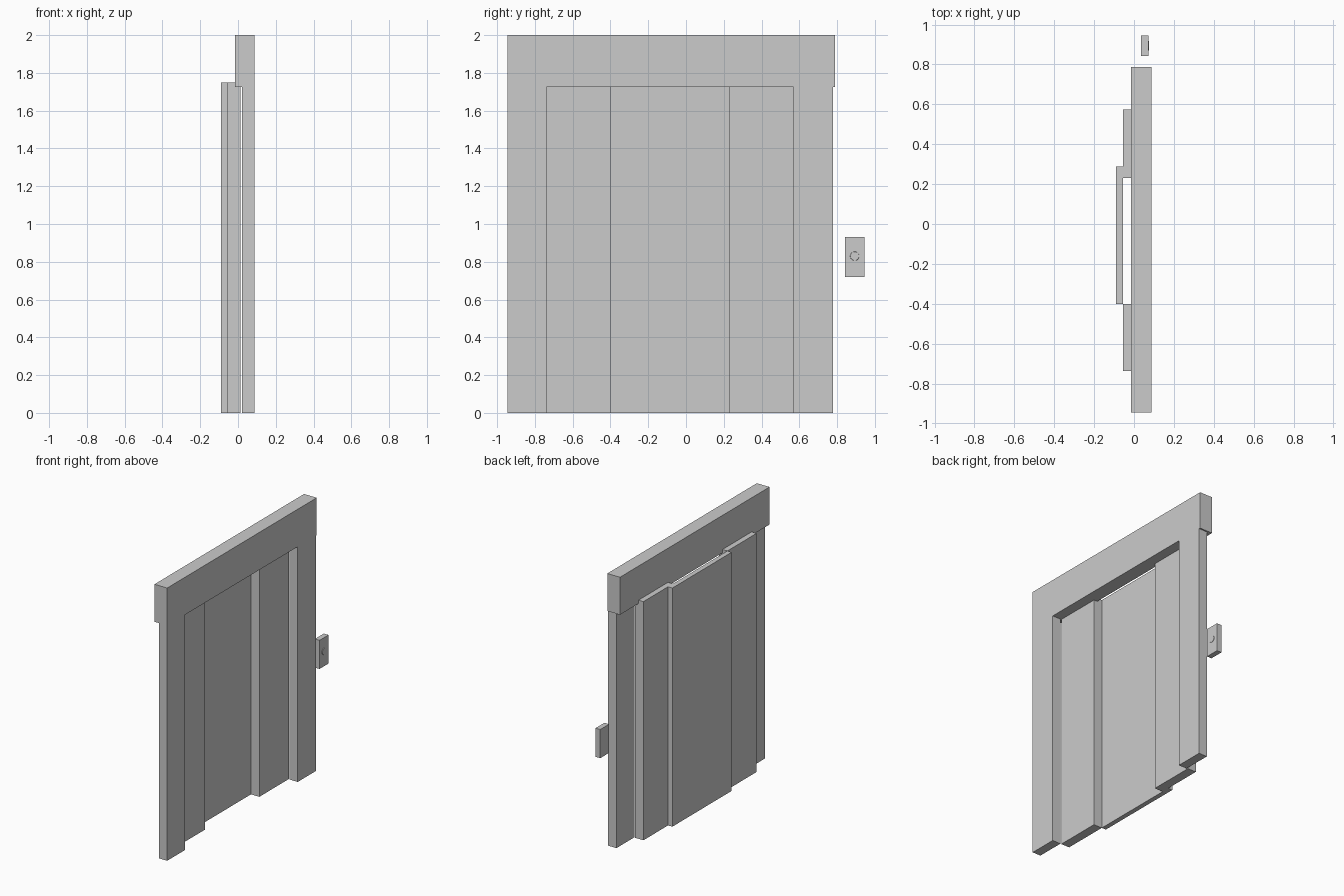
import bpy, bmesh, math
from mathutils import Matrix

if "Cube" in bpy.data.objects:
    bpy.data.objects.remove(bpy.data.objects["Cube"])


def finish(name, bm):
    bmesh.ops.recalc_face_normals(bm, faces=bm.faces)
    mesh = bpy.data.meshes.new(name)
    bm.to_mesh(mesh)
    bm.free()
    ob = bpy.data.objects.new(name, mesh)
    bpy.context.collection.objects.link(ob)
    return ob


def prism(name, profile, x0, x1):
    """Extrude a (y, z) outline along x."""
    bm = bmesh.new()
    face = bm.faces.new([bm.verts.new((x0, y, z)) for y, z in profile])
    new = bmesh.ops.extrude_face_region(bm, geom=[face])["geom"]
    bmesh.ops.translate(bm, vec=(x1 - x0, 0, 0),
                        verts=[v for v in new if isinstance(v, bmesh.types.BMVert)])
    return finish(name, bm)


def box(name, x0, x1, y0, y1, z0, z1):
    return prism(name, [(y0, z0), (y1, z0), (y1, z1), (y0, z1)], x0, x1)


FRONT, JAMB_BACK, HEAD_BACK = 0.087, 0.02, -0.016
HEAD_Z, TOP = 1.725, 2.0

# Door surround: two jambs and the front of the header in one outline
prism("door_surround", [(-0.945, 0), (-0.738, 0), (-0.738, HEAD_Z), (0.568, HEAD_Z),
                        (0.568, 0), (0.777, 0), (0.777, HEAD_Z), (0.788, HEAD_Z),
                        (0.788, TOP), (-0.945, TOP)], JAMB_BACK, FRONT)
# Deeper back half of the header
box("header_back", HEAD_BACK, JAMB_BACK, -0.945, 0.788, HEAD_Z, TOP)

# Sliding panels: thick outer pair, thin inner pair behind
panels = [
    ("outer_panel_left", -0.056, 0.012, -0.738, -0.400),
    ("outer_panel_right", -0.056, 0.012, 0.230, 0.573),
    ("inner_panel_left", -0.091, -0.056, -0.400, -0.056),
    ("inner_panel_right", -0.091, -0.056, -0.056, 0.288),
]
for name, x0, x1, y0, y1 in panels:
    box(name, x0, x1, y0, y1, 0, 1.75)

# Call plate with a slim round button
box("call_plate", 0.034, 0.072, 0.842, 0.945, 0.72, 0.93)
bm = bmesh.new()
bmesh.ops.create_cone(bm, cap_ends=True, segments=24, radius1=0.025, radius2=0.023, depth=0.006,
                      matrix=Matrix.Translation((0.072, 0.893, 0.83))
                      @ Matrix.Rotation(math.pi / 2, 4, 'Y'))
button = finish("call_button", bm)
bpy.context.view_layer.objects.active = button
button.select_set(True)
bpy.ops.object.shade_smooth_by_angle(angle=math.radians(30))
